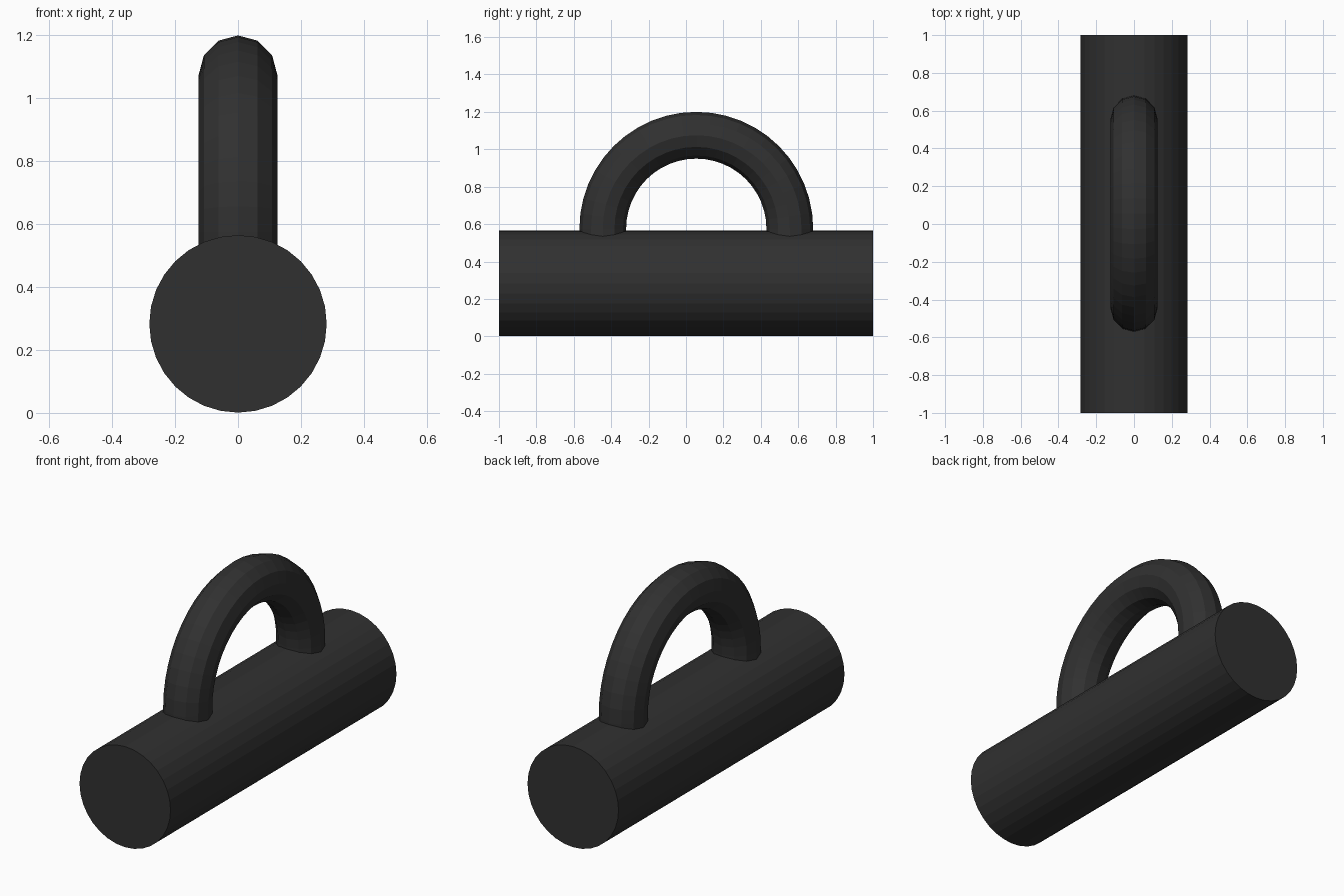
import bpy, bmesh, math
from mathutils import Vector

if "Cube" in bpy.data.objects:
    bpy.data.objects.remove(bpy.data.objects["Cube"])

mat = bpy.data.materials.new("dark_grey")
mat.diffuse_color = (0.03, 0.03, 0.03, 1)
mat.use_nodes = True
mat.node_tree.nodes["Principled BSDF"].inputs["Base Color"].default_value = mat.diffuse_color

# Solid round bar lying along y
R = 0.282
bpy.ops.mesh.primitive_cylinder_add(vertices=32, radius=R, depth=2,
                                    location=(0, 0, R + 0.001),
                                    rotation=(math.pi / 2, 0, 0))
bar = bpy.context.object
bar.name = "round_bar"
bar.data.materials.append(mat)

# Half-ring handle: 12-sided tube swept through 180 degrees, feet sunk in the bar
CY, CZ, MAJOR, MINOR, SIDES, STEPS = 0.055, 0.575, 0.5, 0.125, 12, 24
FOOT = 0.475
path = [(Vector((0, CY + MAJOR, FOOT)), 0.0)]
for i in range(STEPS + 1):
    a = math.pi * i / STEPS
    path.append((Vector((0, CY + MAJOR * math.cos(a), CZ + MAJOR * math.sin(a))), a))
path.append((Vector((0, CY - MAJOR, FOOT)), math.pi))

bm = bmesh.new()
rings = []
for centre, a in path:
    out = Vector((0, math.cos(a), math.sin(a)))
    ring = []
    for j in range(SIDES):
        t = 2 * math.pi * j / SIDES
        ring.append(bm.verts.new(centre + MINOR * (math.cos(t) * out + Vector((math.sin(t), 0, 0)))))
    rings.append(ring)
for r0, r1 in zip(rings, rings[1:]):
    for j in range(SIDES):
        k = (j + 1) % SIDES
        bm.faces.new((r0[j], r0[k], r1[k], r1[j]))
bm.faces.new(rings[0])
bm.faces.new(rings[-1])
bmesh.ops.recalc_face_normals(bm, faces=bm.faces)
mesh = bpy.data.meshes.new("arched_handle")
bm.to_mesh(mesh)
bm.free()
mesh.materials.append(mat)
handle = bpy.data.objects.new("arched_handle", mesh)
bpy.context.collection.objects.link(handle)
